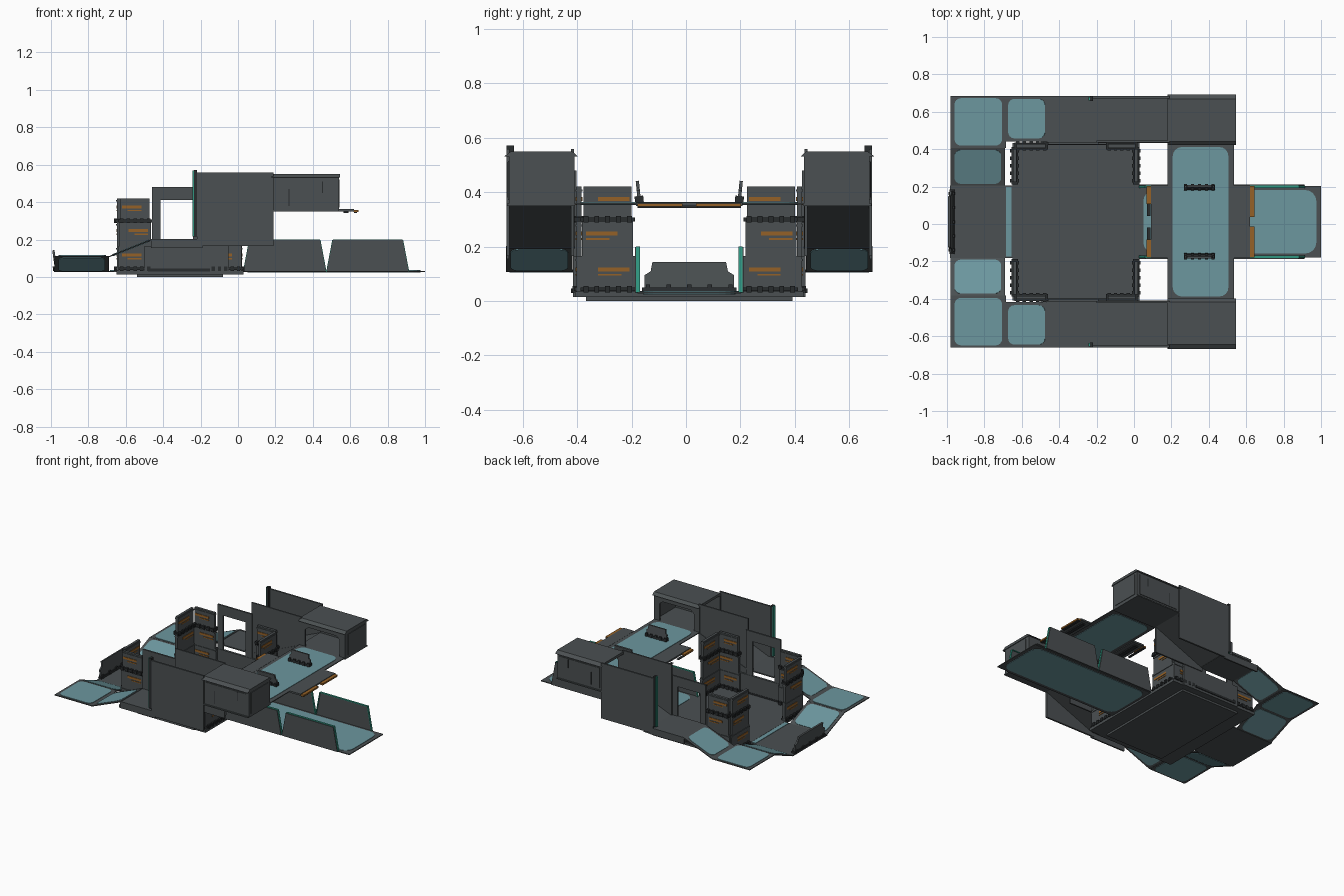
import bpy, bmesh, math
from mathutils import Vector

if "Cube" in bpy.data.objects:
    bpy.data.objects.remove(bpy.data.objects["Cube"])

YC = 0.012  # symmetry plane of the layout
X, Y, Z = Vector((1, 0, 0)), Vector((0, 1, 0)), Vector((0, 0, 1))


def material(name, r, g, b):
    m = bpy.data.materials.new(name)
    m.diffuse_color = (r, g, b, 1)
    m.use_nodes = True
    m.node_tree.nodes["Principled BSDF"].inputs["Base Color"].default_value = m.diffuse_color
    return m


GRAY = material("hull gray", 0.07, 0.08, 0.084)
DARK = material("dark trim", 0.022, 0.025, 0.027)
GLASS = material("teal glass", 0.15, 0.31, 0.345)
ORANGE = material("orange strip", 0.30, 0.12, 0.02)
GREEN = material("green edge", 0.03, 0.31, 0.22)


def plate(name, origin, u, v, outline, t0, t1, mat):
    """Extrude a 2D outline, drawn in the u/v plane, from t0 to t1 along the normal."""
    u, v, o = Vector(u).normalized(), Vector(v).normalized(), Vector(origin)
    n = u.cross(v)
    bm = bmesh.new()
    low = [bm.verts.new(o + u * a + v * b + n * t0) for a, b in outline]
    top = [bm.verts.new(o + u * a + v * b + n * t1) for a, b in outline]
    bm.faces.new(low)
    bm.faces.new(top)
    for i in range(len(low)):
        j = (i + 1) % len(low)
        bm.faces.new((low[i], low[j], top[j], top[i]))
    bmesh.ops.recalc_face_normals(bm, faces=bm.faces)
    me = bpy.data.meshes.new(name)
    bm.to_mesh(me)
    bm.free()
    me.materials.append(mat)
    ob = bpy.data.objects.new(name, me)
    bpy.context.collection.objects.link(ob)
    return ob


def rect(a0, a1, b0, b1, r=0.0):
    """Rectangle outline, rounded when r > 0."""
    if r == 0:
        return [(a0, b0), (a1, b0), (a1, b1), (a0, b1)]
    pts = []
    for k, (a, b) in enumerate([(a1 - r, b1 - r), (a0 + r, b1 - r), (a0 + r, b0 + r), (a1 - r, b0 + r)]):
        for i in range(5):
            t = math.pi / 2 * (k + i / 4)
            pts.append((a + r * math.cos(t), b + r * math.sin(t)))
    return pts


def box(name, x0, x1, y0, y1, z0, z1, mat=GRAY):
    return plate(name, (0, 0, 0), X, Y, rect(x0, x1, y0, y1), z0, z1, mat)


def sbox(name, s, x0, x1, h0, h1, z0, z1, mat=GRAY):
    """Box on side s, at distances h0..h1 from the symmetry plane."""
    return box(name, x0, x1, *sorted((YC + s * h0, YC + s * h1)), z0, z1, mat)


def glazed(name, p, a, b, inset=0.02, ends=(0.02, 0.02), r=0.035):
    """Gray panel spanned by vectors a and b from corner p, with a rounded glass pane."""
    a, b = Vector(a), Vector(b)
    la, lb = a.length, b.length
    plate(name, p, a, b, rect(0, la, 0, lb), -0.003, 0.003, GRAY)
    plate(name + "_glass", p, a, b, rect(ends[0], la - ends[1], inset, lb - inset, r), -0.006, 0.006, GLASS)


def barricade(name, origin, along, lean, w, h):
    """Low cover plate with clipped upper corners and a dark foot rail."""
    up = Z + Vector(lean)
    plate(name, origin, along, up, [(-w, 0), (w, 0), (w, h * .55), (w * .86, h * .68), (w * .82, h),
                                    (-w * .82, h), (-w * .86, h * .68), (-w, h * .55)], -0.006, 0.006, GRAY)
    plate(name + "_rail", origin, along, up, rect(-w * 1.05, w * 1.05, 0, 0.014), -0.013, 0.013, DARK)
    for i in (-1, -.5, 0, .5, 1):
        c = w * .92 * i
        plate(name + "_clamp", origin, along, up, rect(c - .008, c + .008, 0, 0.024), -0.016, 0.016, DARK)


# Central floor
box("room_floor", -0.65, 0.03, YC - .42, YC + .42, 0.014, 0.034)
box("floor_underplate", -0.54, -0.08, YC - .38, YC + .38, 0.0, 0.014)

# Left landing with end cover
box("left_landing", -0.985, -0.65, YC - .195, YC + .195, 0.026, 0.033)
box("landing_glass_strip", -0.685, -0.655, YC - .185, YC + .185, 0.03, 0.036, GLASS)
barricade("landing_cover", (-0.972, YC, 0.034), Y, (-0.14, 0, 0), 0.165, 0.11)

# Right walkway with trapezoid railings
glazed("right_walkway", (0.03, YC - .19, 0.03), (0.97, 0, 0), (0, .38, 0), ends=(.02, .025), r=.06)
for s in (1, -1):
    for x0, x1 in ((0.03, 0.47), (0.475, 0.912)):
        o = (0, YC + s * .194, 0.03)
        shape = [(x0, 0), (x1, 0), (x1 - .032, .168), (x0 + .032, .168)]
        plate("walkway_railing", o, X, Z, shape, -0.006, 0.006, GRAY)
        # green edge lines along the top and both slanted ends
        sides = [(shape[0], shape[3]), (shape[3], shape[2]), (shape[2], shape[1])]
        for (a0, b0), (a1, b1) in sides:
            d = Vector((a1 - a0, 0, b1 - b0))
            start = Vector((a0, YC + s * .188, b0 + .03))
            plate("railing_edge", start, d, Y, rect(0, d.length, -.007, .007), -0.002, 0.003, GREEN)

# Bridge
glazed("bridge", (0.18, YC - .42, 0.358), (.355, 0, 0), (0, .84, 0), ends=(.027, .03), r=.05)
for x0, x1, xo in ((0.09, 0.18, 0.075), (0.535, 0.62, 0.625)):
    box("bridge_step", x0, x1, YC - .195, YC + .195, 0.35, 0.362)
    box("bridge_step_beam", x0 + .03, x1 - .03, YC - .17, YC + .17, 0.342, 0.35, DARK)
    for s in (1, -1):
        sbox("bridge_step_light", s, xo - .008, xo + .018, .095 if xo < .1 else .025, .19, .347, .358, ORANGE)
        sbox("bridge_step_bracket", s, xo - .005, xo + .012, .03, .19, .342, .347, DARK)
for s in (1, -1):
    barricade("bridge_cover", (0.35, YC + s * .183, 0.362), X, (0, s * .1, 0), 0.08, 0.08)


# Corner screens of the room: two legs, three storeys each
def screen_leg(horizontal, s, fixed, a0, a1):
    def leg(name, m, e0, e1, z0, z1, mat):
        if horizontal:
            sbox(name, s, e0, e1, fixed - m, fixed + m, z0, z1, mat)
        else:
            sbox(name, s, fixed - m, fixed + m, e0, e1, z0, z1, mat)
    for k, (z0, z1) in enumerate(((.034, .165), (.165, .292), (.292, .42))):
        inset = .006 * k
        leg("corner_screen", .009, a0 + inset, a1 - inset, z0, z1, GRAY)
        leg("screen_rib", .013, a0 + inset, a1 - inset, z1 - .018, z1 - .01, GRAY)
        w = (a1 - a0) * .58
        e = a0 + .02 if k != 1 else a1 - .02 - w
        leg("screen_light", .0125, e, e + w, z0 + .075, z0 + .09, ORANGE)
        leg("screen_light", .0125, e + .03, e + w, z0 + .06, z0 + .066, ORANGE)
    for z in (.036, .292):
        leg("screen_rail", .018, a0, a1, z, z + .014, DARK)
        for i in range(5):
            c = a0 + (a1 - a0) * (i + .5) / 5
            leg("screen_clamp", .024, c - .009, c + .009, z - .004, z + .02, DARK)


for s in (1, -1):
    screen_leg(False, s, -0.638, .2, .40)
    screen_leg(False, s, 0.012, .2, .40)
    screen_leg(True, s, .405, -.64, -.46)
    screen_leg(True, s, .405, -.15, .02)

    # Low wall under the side doorway
    sbox("room_low_wall", s, -.5, -.05, .412, .428, .014, .165)
    sbox("low_wall_rail", s, -.48, -.15, .41, .434, .03, .045, DARK)

    # Wing: slope from landing, flat corner, slope up to the side corridor
    def yy(h): return YC + s * h
    glazed("wing_slope", (-.98, yy(.195), .03), (.29, 0, 0), (0, s * .2, .08), inset=.01)
    glazed("wing_corner", (-.98, yy(.395), .11), (.295, 0, 0), (0, s * .278, 0), inset=.012)
    glazed("corridor_slope", (-.685, yy(.43), .11), (.225, 0, .09), (0, s * .243, 0), inset=.016, ends=(.015, .015))

    # Side corridor floor, ramp, walls
    sbox("corridor_floor", s, -.465, -.19, .42, .67, .192, .2)
    sbox("corridor_kerb", s, -.465, -.19, .662, .672, .155, .202)
    d = Vector((.38, 0, .158))
    plate("corridor_ramp", (-.19, yy(.546), .196), d, Y, rect(0, d.length, -.125, .125), -.004, .004, GRAY)
    sbox("outer_wall", s, -.22, .19, .66, .672, .165, .558)
    sbox("inner_wall", s, -.2, .19, .424, .434, .165, .558)
    sbox("wall_end_post", s, -.243, -.224, .648, .668, .215, .57, GREEN)
    sbox("wall_end_post_cap", s, -.236, -.22, .645, .672, .215, .572, DARK)
    plate("doorway", (0, yy(.42), 0), X, Z, [(-.46, .165), (-.415, .165), (-.415, .41), (-.24, .41),
          (-.24, .165), (-.19, .165), (-.19, .48), (-.46, .48)], -.006, .006, GRAY)

    # Cabin at the end of the bridge
    sbox("cabin_floor", s, .18, .54, .42, .67, .35, .358)
    sbox("cabin_outer_wall", s, .18, .54, .652, .662, .355, .54)
    sbox("cabin_end_wall", s, .53, .54, .424, .66, .355, .54)
    sbox("cabin_end_panel", s, .54, .544, .45, .64, .372, .52)
    sbox("cabin_side_panel", s, .205, .52, .662, .666, .372, .515)
    for x in (.27, .45):
        sbox("cabin_panel_seam", s, x, x + .005, .662, .668, .38 if x < .3 else .45, .47 if x < .3 else .51, DARK)
    plate("cabin_doorway", (0, yy(.426), 0), X, Z, [(.18, .358), (.225, .358), (.225, .48), (.25, .5),
          (.47, .5), (.495, .48), (.495, .358), (.54, .358), (.54, .54), (.18, .54)], -.005, .005, GRAY)
    plate("cabin_roof", (.18, YC, 0), Y, Z, [(s * .41, .532), (s * .68, .532), (s * .655, .55), (s * .43, .55)],
          0, .365, GRAY)
